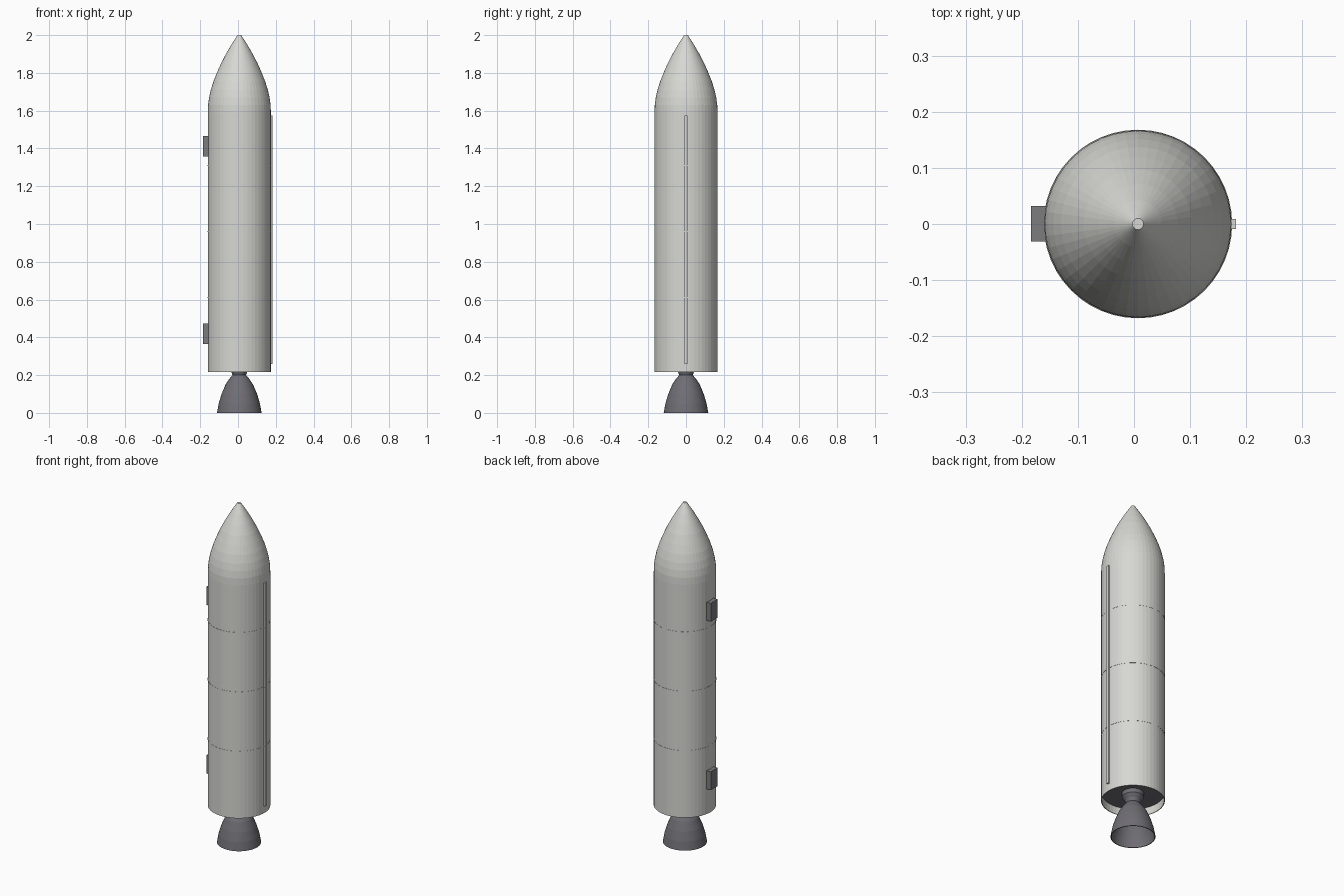
import bpy
import math

if "Cube" in bpy.data.objects:
    bpy.data.objects.remove(bpy.data.objects["Cube"], do_unlink=True)

AXIS_X = 0.007   # the tank axis sits slightly off centre because of the side fittings
RADIUS = 0.167
SIDES = 48


def make_material(name, colour):
    mat = bpy.data.materials.new(name)
    mat.use_nodes = True
    mat.diffuse_color = (*colour, 1)
    mat.node_tree.nodes["Principled BSDF"].inputs["Base Color"].default_value = (*colour, 1)
    return mat


white = make_material("warm white paint", (0.68, 0.68, 0.65))
engine_grey = make_material("engine grey", (0.16, 0.155, 0.175))
fitting_grey = make_material("fitting grey", (0.2, 0.2, 0.21))


def add_object(name, verts, faces, mat):
    mesh = bpy.data.meshes.new(name)
    mesh.from_pydata(verts, [], faces)
    mesh.materials.append(mat)
    obj = bpy.data.objects.new(name, mesh)
    bpy.context.collection.objects.link(obj)
    return obj


def lathe(name, profile, mat, closed=False, cap_start=False, cap_end=False):
    """Spin (radius, z) points, listed upward on outer walls, about the axis."""
    verts, faces = [], []
    for r, z in profile:
        for i in range(SIDES):
            a = math.tau * i / SIDES
            verts.append((AXIS_X + r * math.cos(a), r * math.sin(a), z))
    count = len(profile)
    for k in range(count if closed else count - 1):
        low, high = k * SIDES, (k + 1) % count * SIDES
        for i in range(SIDES):
            j = (i + 1) % SIDES
            faces.append((low + i, low + j, high + j, high + i))
    if cap_start:
        faces.append(tuple(reversed(range(SIDES))))
    if cap_end:
        faces.append(tuple(range((count - 1) * SIDES, count * SIDES)))
    return add_object(name, verts, faces, mat)


def box(name, low, high, mat):
    bpy.ops.mesh.primitive_cube_add(size=1, location=[(a + b) / 2 for a, b in zip(low, high)])
    obj = bpy.context.object
    obj.name = name
    obj.scale = [b - a for a, b in zip(low, high)]
    obj.data.materials.append(mat)
    return obj


# Tank: a cylinder with a hollow skirt at its lower end
lathe("tank", [(RADIUS - 0.004, 0.265), (RADIUS - 0.004, 0.217), (RADIUS, 0.217), (RADIUS, 1.59)], white)
lathe("skirt_bulkhead", [(RADIUS - 0.003, 0.262), (RADIUS - 0.003, 0.268)], engine_grey,
      cap_start=True, cap_end=True)

# Nose: a pointed ogive with a small flat tip
nose = [(RADIUS, 1.59), (0.1655, 1.63), (0.160, 1.67), (0.151, 1.71), (0.137, 1.755),
        (0.119, 1.80), (0.097, 1.85), (0.071, 1.90), (0.042, 1.95), (0.018, 1.987), (0.010, 2.0)]
lathe("nose_cone", nose, white, cap_end=True)

# Thin weld bands around the tank
for n, z in enumerate((0.61, 0.96, 1.31)):
    lathe(f"weld_band_{n + 1}", [(RADIUS - 0.002, z - 0.003), (RADIUS + 0.001, z - 0.003),
                                 (RADIUS + 0.001, z + 0.003), (RADIUS - 0.002, z + 0.003)],
          white, closed=True)

# Cable duct up the left side
box("cable_duct", (0.165, -0.009, 0.26), (0.182, 0.009, 1.575), white)

# Attachment blocks on the right side
for name, low, high in (("lower_attachment", 0.365, 0.473), ("upper_attachment", 1.358, 1.466)):
    box(name, (-0.184, -0.031, low), (-0.15, 0.032, high), fitting_grey)

# Engine: chamber, throat and a thin open bell
bell = [(0.118, 0.0), (0.109, 0.05), (0.094, 0.10), (0.073, 0.15), (0.051, 0.183), (0.036, 0.2)]
inside = [(r - 0.004, z) for r, z in reversed(bell)]
lathe("engine_bell", bell + inside, engine_grey, closed=True)
lathe("engine_chamber", [(0.033, 0.198), (0.036, 0.2), (0.042, 0.217), (0.058, 0.238), (0.058, 0.264)],
      engine_grey, cap_start=True)
